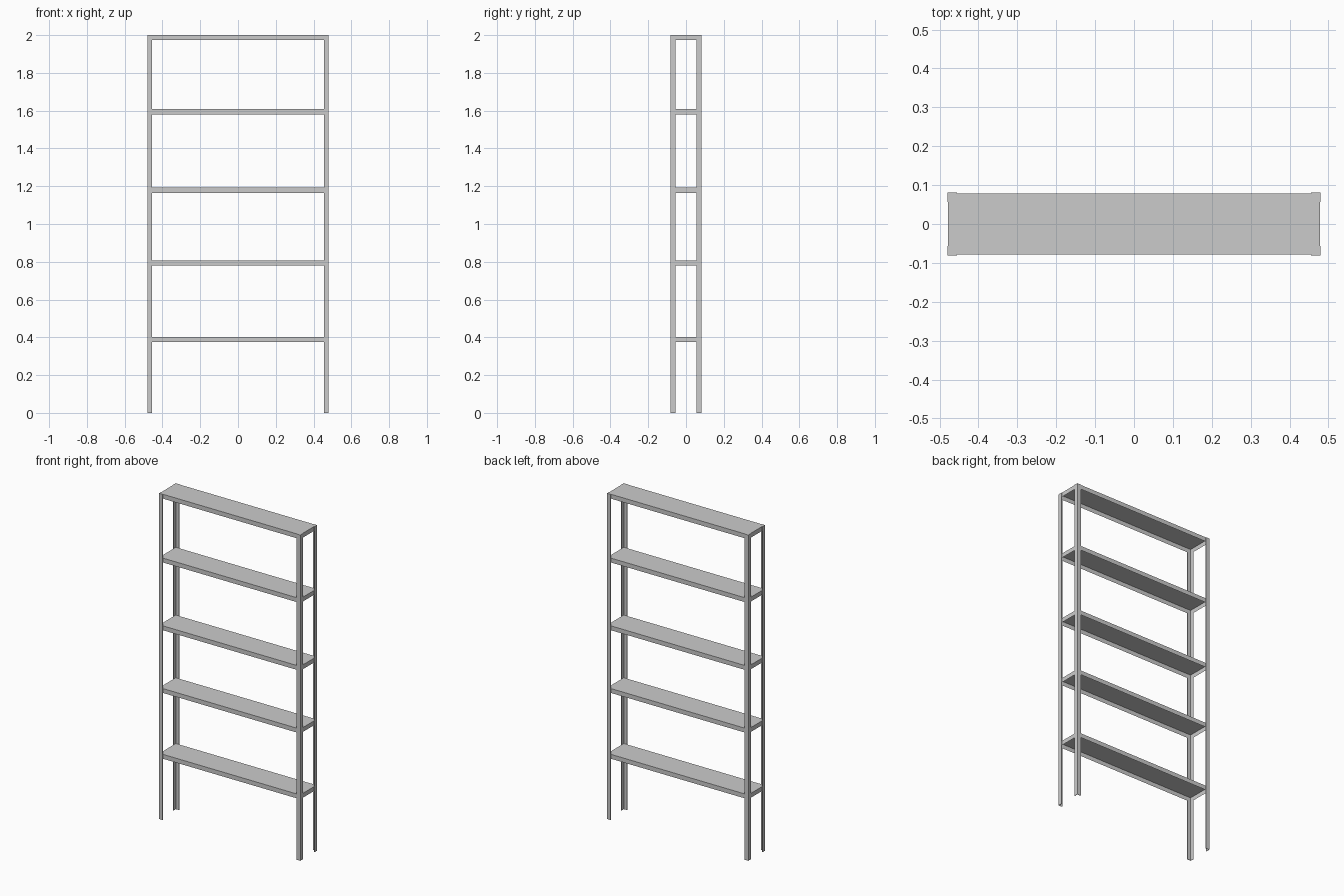
import bpy, bmesh

if "Cube" in bpy.data.objects:
    bpy.data.objects.remove(bpy.data.objects["Cube"])

HX, HY = 0.48, 0.081      # outer half width and half depth
LEG, T = 0.025, 0.002     # leg flange width, sheet thickness
SHELF_H = 0.027


def make_object(name, bm):
    bmesh.ops.recalc_face_normals(bm, faces=bm.faces)
    mesh = bpy.data.meshes.new(name)
    bm.to_mesh(mesh)
    bm.free()
    obj = bpy.data.objects.new(name, mesh)
    bpy.context.collection.objects.link(obj)
    return obj


def extrude_up(bm, face, h):
    res = bmesh.ops.extrude_face_region(bm, geom=[face])
    verts = [v for v in res["geom"] if isinstance(v, bmesh.types.BMVert)]
    bmesh.ops.translate(bm, vec=(0, 0, h), verts=verts)


# Angle-iron legs: L profile with the corner facing outward
def leg(name, sx, sy):
    profile = [(0, 0), (LEG, 0), (LEG, T), (T, T), (T, LEG), (0, LEG)]
    bm = bmesh.new()
    face = bm.faces.new([bm.verts.new((sx * (HX - a), sy * (HY - b), 0)) for a, b in profile])
    extrude_up(bm, face, 2.0)
    make_object(name, bm)


# Tray shelves: sheet panel with a folded-down rim, open underneath
def shelf(name, top):
    x, y = HX - T, HY - T
    bm = bmesh.new()
    z = top - SHELF_H
    face = bm.faces.new([bm.verts.new((sx * x, sy * y, z))
                         for sx, sy in ((-1, -1), (1, -1), (1, 1), (-1, 1))])
    extrude_up(bm, face, SHELF_H)
    bmesh.ops.recalc_face_normals(bm, faces=bm.faces)
    bottom = min(bm.faces, key=lambda f: f.calc_center_median().z)
    bmesh.ops.inset_region(bm, faces=[bottom], thickness=T, use_even_offset=True)
    bmesh.ops.translate(bm, vec=(0, 0, SHELF_H - T), verts=bottom.verts)
    make_object(name, bm)


for sx, side in ((-1, "left"), (1, "right")):
    for sy, end in ((-1, "front"), (1, "back")):
        leg(f"{end}_{side}_leg", sx, sy)

for i, top in enumerate((0.403, 0.807, 1.192, 1.608, 2.0)):
    shelf(f"shelf_{i + 1}", top)
